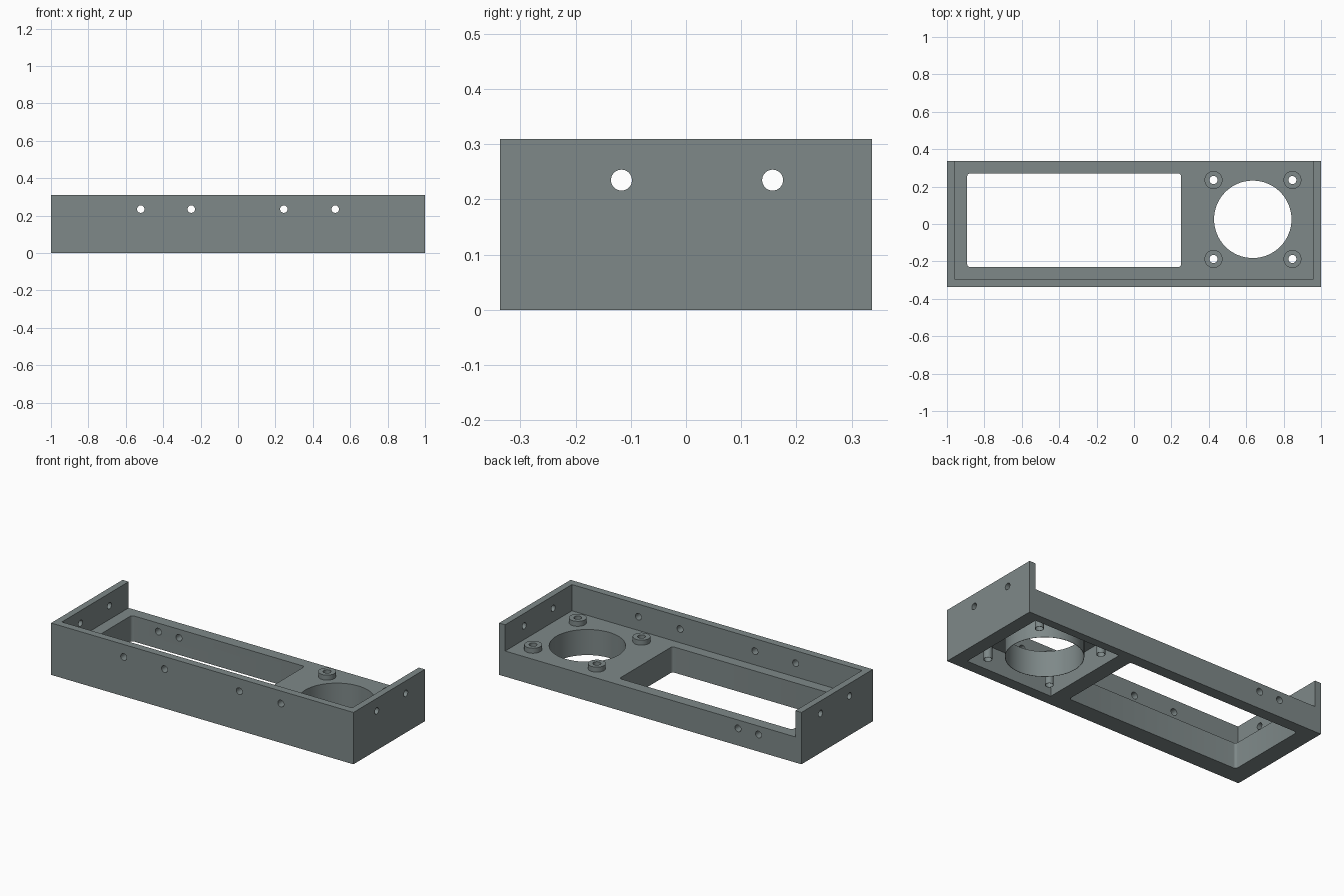
import bpy, bmesh, math
from mathutils import Matrix

if "Cube" in bpy.data.objects:
    bpy.data.objects.remove(bpy.data.objects["Cube"])

W, D, H = 1.0, 0.3375, 0.31      # half length, half depth, height
FLOOR = 0.153                    # top of the thick deck
CEILING = 0.146                  # roof of the underside pocket
FAN = (0.635, 0.025)
SCREWS = [(x, y) for x in (0.425, 0.847) for y in (-0.187, 0.235)]

grey = bpy.data.materials.new("slate grey")
grey.diffuse_color = (0.21, 0.25, 0.25, 1)
grey.use_nodes = True
grey.node_tree.nodes["Principled BSDF"].inputs["Base Color"].default_value = grey.diffuse_color


def finish(name, bm):
    mesh = bpy.data.meshes.new(name)
    bmesh.ops.recalc_face_normals(bm, faces=bm.faces[:])
    bm.to_mesh(mesh)
    bm.free()
    mesh.materials.append(grey)
    ob = bpy.data.objects.new(name, mesh)
    bpy.context.collection.objects.link(ob)
    return ob


def box(name, x0, x1, y0, y1, z0, z1, corner=0):
    bm = bmesh.new()
    m = Matrix.Translation(((x0 + x1) / 2, (y0 + y1) / 2, (z0 + z1) / 2))
    bmesh.ops.create_cube(bm, size=1, matrix=m @ Matrix.Diagonal((x1 - x0, y1 - y0, z1 - z0, 1)))
    if corner:
        upright = [e for e in bm.edges if abs(e.verts[0].co.z - e.verts[1].co.z) > 1e-4]
        bmesh.ops.bevel(bm, geom=upright, offset=corner, segments=4, profile=0.5, affect='EDGES')
    return finish(name, bm)


def rod(name, centre, radius, length, axis='Z', sides=32):
    turn = {'X': Matrix.Rotation(math.pi / 2, 4, 'Y'),
            'Y': Matrix.Rotation(math.pi / 2, 4, 'X'), 'Z': Matrix()}[axis]
    bm = bmesh.new()
    bmesh.ops.create_cone(bm, cap_ends=True, segments=sides, radius1=radius, radius2=radius,
                          depth=length, matrix=Matrix.Translation(centre) @ turn)
    return finish(name, bm)


def ring(name, x, y, r_in, r_out, z0, z1, sides=32):
    """Tube spun from a rectangular section."""
    bm = bmesh.new()
    loops = []
    for r, z in ((r_in, z0), (r_out, z0), (r_out, z1), (r_in, z1)):
        loops.append([bm.verts.new((x + r * math.cos(2 * math.pi * i / sides),
                                    y + r * math.sin(2 * math.pi * i / sides), z))
                      for i in range(sides)])
    for a, b in zip(loops, loops[1:] + loops[:1]):
        for i in range(sides):
            j = (i + 1) % sides
            bm.faces.new((a[i], a[j], b[j], b[i]))
    return finish(name, bm)


def smooth(ob):
    bpy.ops.object.select_all(action='DESELECT')
    ob.select_set(True)
    bpy.context.view_layer.objects.active = ob
    bpy.ops.object.shade_smooth_by_angle(angle=math.radians(30))


def cut(ob, cutter):
    mod = ob.modifiers.new("cut", 'BOOLEAN')
    mod.operation, mod.solver, mod.object = 'DIFFERENCE', 'EXACT', cutter
    bpy.context.view_layer.objects.active = ob
    bpy.ops.object.modifier_apply(modifier=mod.name)
    bpy.data.objects.remove(cutter)


# Frame: solid block, hollowed above the deck and open at the back
frame = box("frame", -W, W, -D, D, 0, H)
cut(frame, box("tray_space", -0.96, 0.96, -0.293, 0.5, FLOOR, 0.5))

# Large window and the pocket under the round opening
cut(frame, box("window", -0.892, 0.252, -0.23, 0.27, -0.1, 0.3, corner=0.015))
cut(frame, box("pocket", 0.345, 0.918, -0.27, 0.288, -0.1, CEILING))

# Round opening and screw holes through the deck
cut(frame, rod("opening", (*FAN, 0.1), 0.207, 0.4, sides=64))
for x, y in SCREWS:
    cut(frame, rod("screw_hole", (x, y, 0.1), 0.0215, 0.4))

# Side holes: front wall, end walls, back rail
for x in (-0.52, -0.25, 0.245, 0.52):
    cut(frame, rod("front_hole", (x, -D, 0.235), 0.02, 0.2, 'Y'))
for y in (-0.117, 0.157):
    for x in (-W, W):
        cut(frame, rod("end_hole", (x, y, 0.235), 0.019, 0.2, 'X'))
for x in (-0.58, -0.716):
    cut(frame, rod("rail_hole", (x, D, 0.102), 0.02, 0.2, 'Y'))
smooth(frame)

# Thin sleeves in the pocket and raised bosses on the deck
smooth(ring("opening_sleeve", *FAN, 0.207, 0.209, 0, CEILING, 64))
for x, y in SCREWS:
    smooth(ring("screw_sleeve", x, y, 0.0215, 0.0235, 0, CEILING))
    smooth(ring("screw_boss", x, y, 0.0215, 0.048, FLOOR, FLOOR + 0.03))
